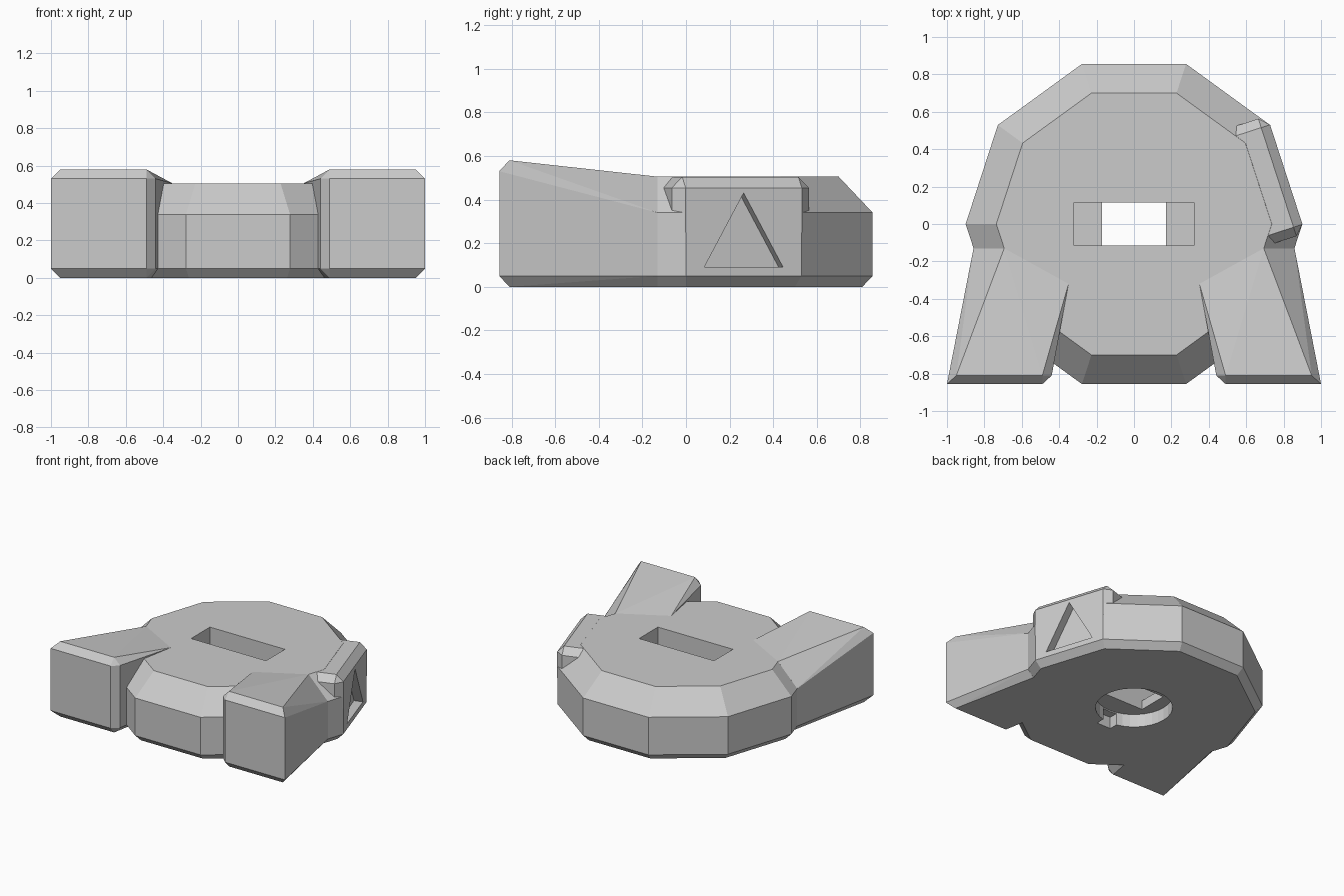
import bpy, bmesh, math
from mathutils import Matrix, Vector

old = bpy.data.objects.get("Cube")
if old:
    bpy.data.objects.remove(old, do_unlink=True)

GREY = (0.6, 0.6, 0.6, 1)
mat = bpy.data.materials.new("plain grey")
mat.use_nodes = True
mat.diffuse_color = GREY
mat.node_tree.nodes["Principled BSDF"].inputs["Base Color"].default_value = GREY


def finish(bm, name):
    bmesh.ops.recalc_face_normals(bm, faces=bm.faces)
    mesh = bpy.data.meshes.new(name)
    bm.to_mesh(mesh)
    bm.free()
    mesh.materials.append(mat)
    ob = bpy.data.objects.new(name, mesh)
    bpy.context.collection.objects.link(ob)
    return ob


def loft(name, rings):
    """Closed solid through a stack of equal-length rings."""
    bm = bmesh.new()
    rows = [[bm.verts.new(p) for p in ring] for ring in rings]
    n = len(rows[0])
    for a, b in zip(rows, rows[1:]):
        for i in range(n):
            j = (i + 1) % n
            bm.faces.new((a[i], a[j], b[j], b[i]))
    bm.faces.new(rows[0])
    bm.faces.new(rows[-1])
    return finish(bm, name)


def polygon(sides, radius, z):
    return [(radius * math.cos(2 * math.pi * i / sides),
             radius * math.sin(2 * math.pi * i / sides), z) for i in range(sides)]


def box(name, lo, hi, bevel=0, matrix=Matrix()):
    bm = bmesh.new()
    lo, hi = Vector(lo), Vector(hi)
    bmesh.ops.create_cube(bm, size=1, matrix=Matrix.LocRotScale((lo + hi) / 2, None, hi - lo))
    if bevel:
        bmesh.ops.bevel(bm, geom=bm.edges[:], offset=bevel, segments=1, affect='EDGES')
    bm.transform(matrix)
    return finish(bm, name)


def cut(ob, cutter):
    mod = ob.modifiers.new("cut", 'BOOLEAN')
    mod.operation = 'DIFFERENCE'
    mod.solver = 'EXACT'
    mod.object = cutter
    bpy.context.view_layer.objects.active = ob
    bpy.ops.object.modifier_apply(modifier=mod.name)


# Ten-sided body with chamfered rims
body = loft("body", [polygon(10, r, z) for r, z in
                     ((0.85, 0), (0.9, 0.05), (0.9, 0.34), (0.736, 0.505))])

# Raised side housing, turned to one flat of the body
turn = Matrix.Rotation(math.radians(18), 4, 'Z')
housing = box("side_housing", (0.5, -0.33, 0.2), (0.856, 0.33, 0.504), 0.05, turn)

# Slot from above, through hole, round socket with key notch below, triangular recess
tri = [(-0.19, 0.09), (0.19, 0.09), (0, 0.43)]
triangle = loft("triangle_cutter",
                [[turn @ Vector((n, t, z)) for t, z in tri] for n in (0.79, 0.95)])
cutters = [
    box("slot_cutter", (-0.32, -0.115, 0.17), (0.32, 0.115, 0.8)),
    box("through_cutter", (-0.17, -0.115, -0.1), (0.17, 0.115, 0.3)),
    loft("socket_cutter", [polygon(32, 0.27, z) for z in (-0.1, 0.1)]),
    box("notch_cutter", (-0.06, -0.33, -0.1), (0.06, -0.2, 0.09)),
    triangle,
]
for c in cutters:
    cut(body, c)
cut(housing, triangle)
for c in cutters:
    bpy.data.objects.remove(c, do_unlink=True)

# Flared front arms, mirrored
arm_points = [
    # rear, sunk into the body
    (0.81, -0.13, 0), (0.858, -0.13, 0.05), (0.858, -0.13, 0.34), (0.694, -0.13, 0.505),
    (0.35, -0.32, 0.505), (0.35, -0.32, 0.05), (0.4, -0.32, 0),
    # front outer corner
    (0.95, -0.81, 0), (1, -0.856, 0.05), (1, -0.856, 0.53), (0.95, -0.81, 0.58),
    # front inner corner
    (0.49, -0.81, 0), (0.49, -0.856, 0.05), (0.49, -0.856, 0.53), (0.49, -0.81, 0.58),
    (0.44, -0.81, 0.05), (0.44, -0.81, 0.53),
]
for side, name in ((1, "left_arm"), (-1, "right_arm")):
    bm = bmesh.new()
    verts = [bm.verts.new((side * x, y, z)) for x, y, z in arm_points]
    bmesh.ops.convex_hull(bm, input=verts)
    bmesh.ops.dissolve_limit(bm, angle_limit=math.radians(1), verts=bm.verts, edges=bm.edges)
    finish(bm, name)
